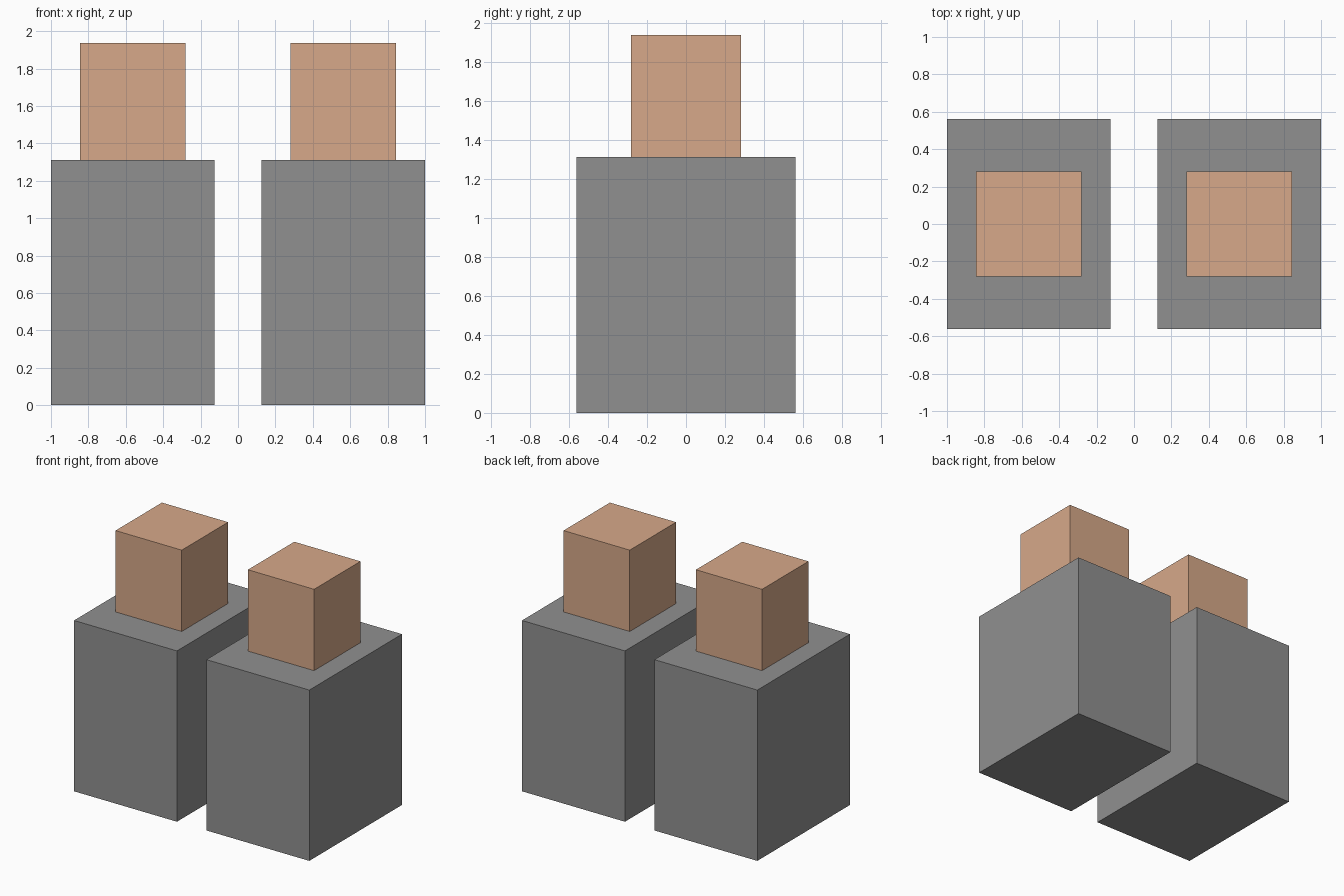
import bpy

if "Cube" in bpy.data.objects:
    bpy.data.objects.remove(bpy.data.objects["Cube"])


def make_material(name, color):
    mat = bpy.data.materials.new(name)
    mat.diffuse_color = (*color, 1)
    mat.use_nodes = True
    mat.node_tree.nodes["Principled BSDF"].inputs["Base Color"].default_value = mat.diffuse_color
    return mat


tan = make_material("tan", (0.68, 0.397, 0.252))
dark_grey = make_material("dark_grey", (0.28, 0.28, 0.28))


def box(name, size, center, material):
    bpy.ops.mesh.primitive_cube_add(size=1, location=center)
    obj = bpy.context.object
    obj.name = name
    obj.scale = size
    bpy.ops.object.transform_apply(location=False, rotation=False, scale=True)
    obj.data.materials.append(material)
    return obj


LOWER_H, UPPER_H = 1.3125, 0.625

for side, s in (("left", -1), ("right", 1)):
    x = s * 0.5625
    # Large grey block standing on the ground
    box(f"{side}_lower_block", (0.875, 1.125, LOWER_H),
        (x, 0, LOWER_H / 2), dark_grey)
    # Smaller tan block centred on top
    box(f"{side}_upper_block", (0.5625, 0.5625, UPPER_H),
        (x, 0, LOWER_H + UPPER_H / 2), tan)
